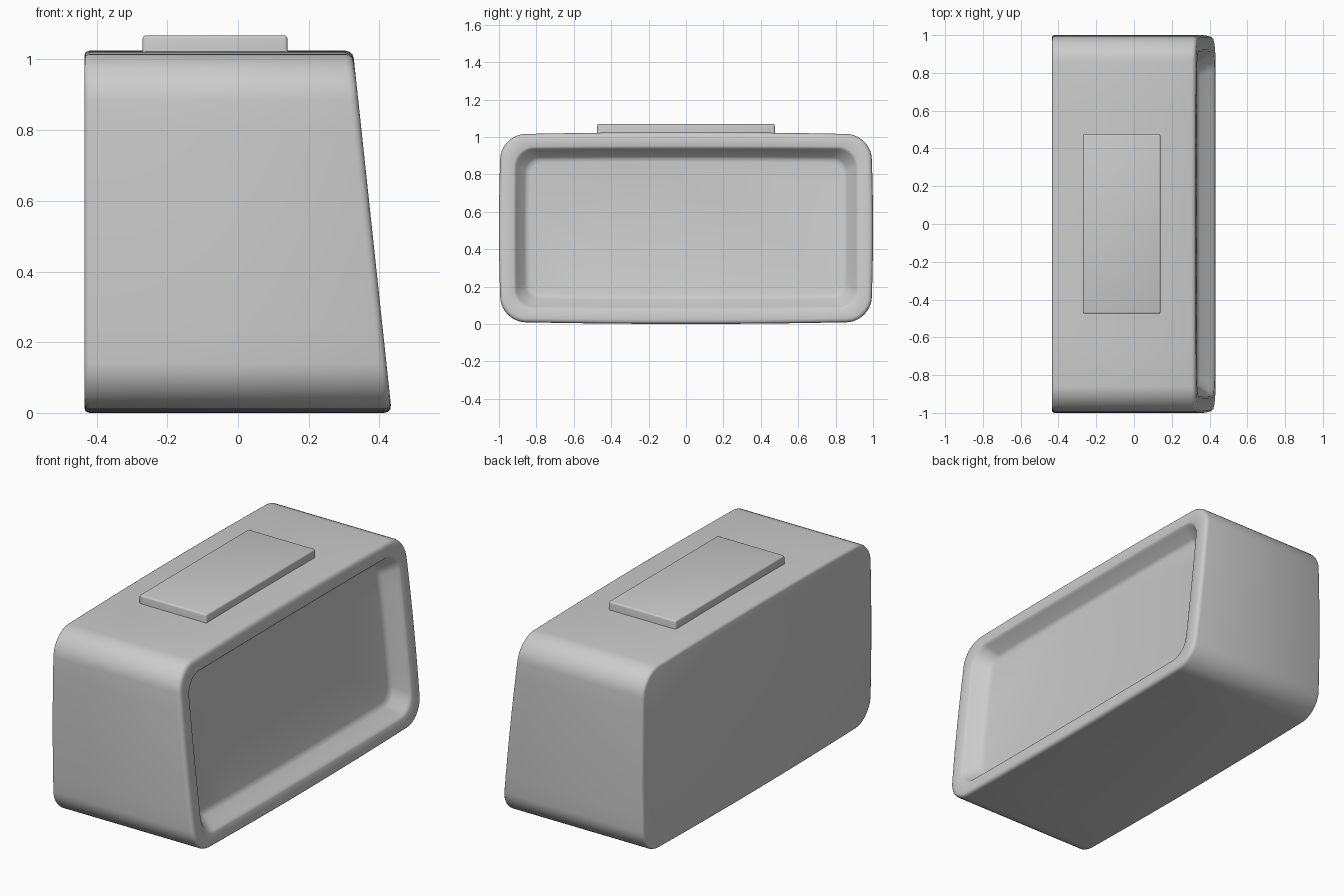
import bpy, bmesh, math

if "Cube" in bpy.data.objects:
    bpy.data.objects.remove(bpy.data.objects["Cube"])

CZ = 0.5125          # mid height of the body


def front_x(z):
    return 0.435 - 0.107 * z


def section(hy, hz, r, bulge=0.012, arc=10, div=8):
    """Rounded rectangle in y-z with gently bowed sides."""
    pts = []
    for k, (sy, sz) in enumerate([(1, 1), (-1, 1), (-1, -1), (1, -1)]):
        for i in range(arc + 1):
            a = math.pi / 2 * (k + i / arc)
            pts.append((sy * (hy - r) + r * math.cos(a), sz * (hz - r) + r * math.sin(a)))
        # points along the straight side up to the next corner
        ny, nz = [(-1, 1), (-1, -1), (1, -1), (1, 1)][k]
        y0, z0 = pts[-1]
        a = math.pi / 2 * (k + 1)
        y1, z1 = ny * (hy - r) + r * math.cos(a), nz * (hz - r) + r * math.sin(a)
        for i in range(1, div):
            t = i / div
            pts.append((y0 + (y1 - y0) * t, z0 + (z1 - z0) * t))
    out = []
    for y, z in pts:
        by = math.copysign(bulge, y) * (1 - (z / hz) ** 2) * abs(y / hy) ** 2
        bz = math.copysign(bulge, z) * (1 - (y / hy) ** 2) * abs(z / hz) ** 2
        out.append((y + by, z + bz + CZ))
    return out


def finish(bm, name, angle):
    bmesh.ops.recalc_face_normals(bm, faces=bm.faces)
    me = bpy.data.meshes.new(name)
    bm.to_mesh(me)
    bm.free()
    ob = bpy.data.objects.new(name, me)
    bpy.context.collection.objects.link(ob)
    bpy.ops.object.select_all(action='DESELECT')
    ob.select_set(True)
    bpy.context.view_layer.objects.active = ob
    bpy.ops.object.shade_smooth_by_angle(angle=math.radians(angle))
    return ob


# Case: rings from the back, along the shell, over the rim and into the recess
HY, HZ, R = 0.988, 0.5005, 0.13
rings = []
for inset, dx in [(0.014, 0.0), (0.004, 0.004), (0.0, 0.014)]:
    rings.append([(-0.435 + dx, y, z) for y, z in section(HY - inset, HZ - inset, R - inset)])
for inset, depth in [(0.0, 0.022), (0.003, 0.011), (0.010, 0.003), (0.022, 0.0)]:
    rings.append([(front_x(z) - depth, y, z) for y, z in section(HY - inset, HZ - inset, R - inset)])
for hy, hz, r, depth in [(0.918, 0.434, 0.105, 0.0), (0.911, 0.427, 0.10, 0.004),
                         (0.903, 0.419, 0.097, 0.014), (0.860, 0.378, 0.078, 0.072),
                         (0.848, 0.367, 0.073, 0.082), (0.830, 0.350, 0.067, 0.086)]:
    rings.append([(front_x(z) - depth, y, z) for y, z in section(hy, hz, r, 0.004)])

bm = bmesh.new()
loops = [[bm.verts.new(p) for p in ring] for ring in rings]
n = len(loops[0])
for a, b in zip(loops, loops[1:]):
    for i in range(n):
        bm.faces.new((a[i], a[(i + 1) % n], b[(i + 1) % n], b[i]))
bm.faces.new(loops[0])
bm.faces.new(loops[-1])
finish(bm, "clock_case", 50)

# Snooze button: thin bevelled slab on top
bm = bmesh.new()
bmesh.ops.create_cube(bm, size=1)
for v in bm.verts:
    v.co.x = -0.065 + v.co.x * 0.41
    v.co.y = v.co.y * 0.95
    v.co.z = 1.035 + v.co.z * 0.066
edges = [e for e in bm.edges if max(v.co.z for v in e.verts) > 1.04]
bmesh.ops.bevel(bm, geom=edges, offset=0.009, segments=3, profile=0.5, affect='EDGES')
finish(bm, "top_button", 40)
